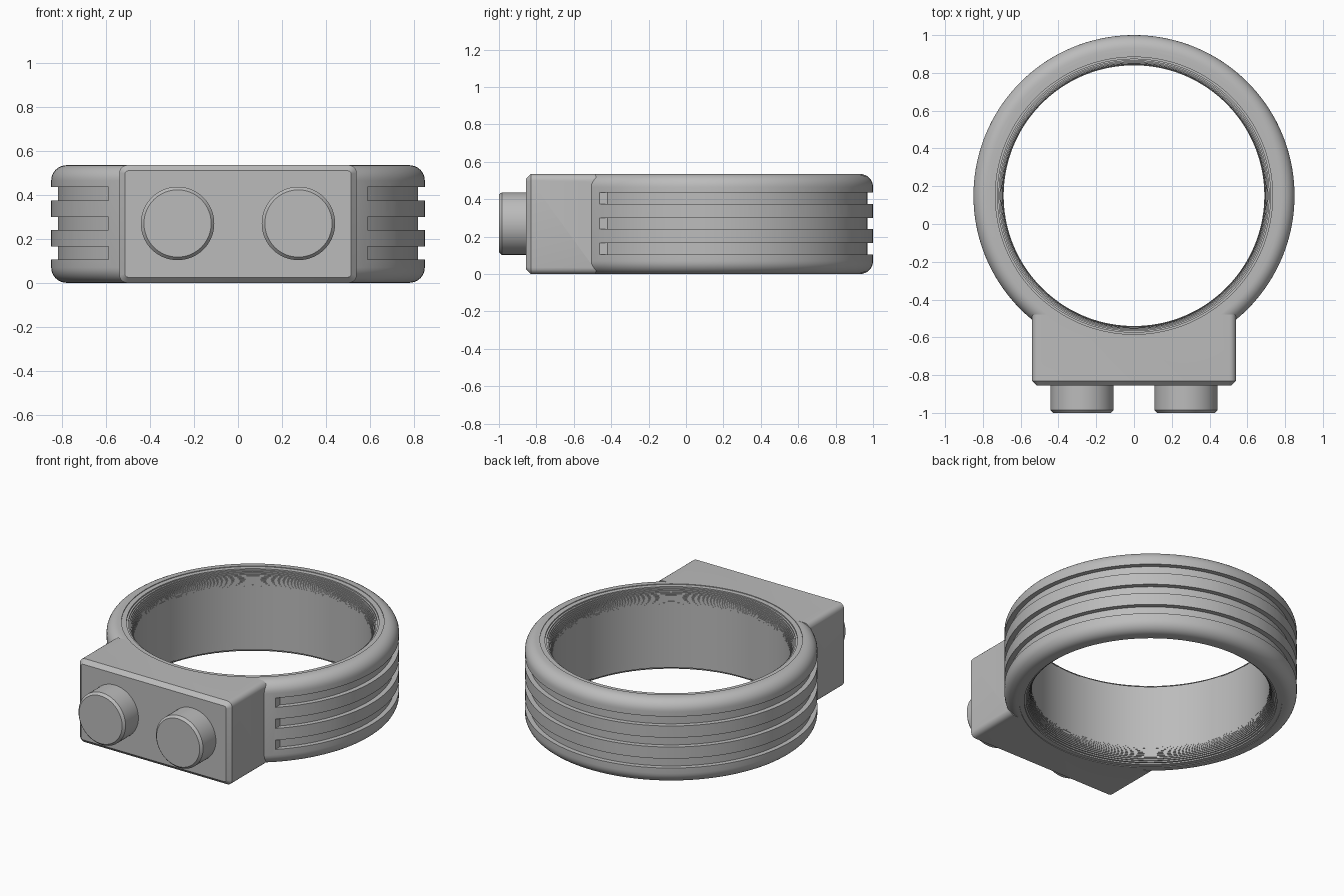
import bpy, bmesh
from math import sin, cos, pi, sqrt, radians

cube = bpy.data.objects.get("Cube")
if cube:
    bpy.data.objects.remove(cube, do_unlink=True)

H = 0.535          # band height
CY = 0.15          # band centre along y
R_OUT, R_IN = 0.85, 0.69

grey = bpy.data.materials.new("plain grey")
grey.diffuse_color = (0.5, 0.5, 0.5, 1)
grey.use_nodes = True
grey.node_tree.nodes["Principled BSDF"].inputs["Base Color"].default_value = (0.5, 0.5, 0.5, 1)


def loft(name, loops, ring=False):
    """Skin a stack of point loops; cap the ends, or join last to first."""
    bm = bmesh.new()
    rows = [[bm.verts.new(p) for p in loop] for loop in loops]
    n = len(rows[0])
    pairs = list(zip(rows, rows[1:])) + ([(rows[-1], rows[0])] if ring else [])
    for a, b in pairs:
        for i in range(n):
            j = (i + 1) % n
            bm.faces.new((a[i], a[j], b[j], b[i]))
    if not ring:
        bm.faces.new(rows[0])
        bm.faces.new(rows[-1])
    bmesh.ops.recalc_face_normals(bm, faces=bm.faces)
    mesh = bpy.data.meshes.new(name)
    bm.to_mesh(mesh)
    bm.free()
    mesh.materials.append(grey)
    obj = bpy.data.objects.new(name, mesh)
    bpy.context.collection.objects.link(obj)
    return obj


def lathe(name, profile, ring=False, n=144):
    turn = [2 * pi * i / n for i in range(n)]
    return loft(name, [[(r * cos(t), CY + r * sin(t), z) for t in turn]
                       for r, z in profile], ring)


def rounded_rect(y, hx, hz, r, seg=5):
    pts = []
    for q, (sx, sz) in enumerate([(1, 1), (-1, 1), (-1, -1), (1, -1)]):
        for i in range(seg + 1):
            a = (q + i / seg) * pi / 2
            pts.append((sx * (hx - r) + r * cos(a), y, H / 2 + sz * (hz - r) + r * sin(a)))
    return pts


def boolean(target, tool, operation):
    mod = target.modifiers.new(operation, 'BOOLEAN')
    mod.operation, mod.object, mod.solver = operation, tool, 'EXACT'
    bpy.context.view_layer.objects.active = target
    bpy.ops.object.modifier_apply(modifier=mod.name)
    bpy.data.objects.remove(tool, do_unlink=True)


def smooth(obj):
    bpy.ops.object.select_all(action='DESELECT')
    obj.select_set(True)
    bpy.context.view_layer.objects.active = obj
    bpy.ops.object.shade_smooth_by_angle(angle=radians(30))


# Band body with rounded outer rims
rim = 0.07
arc = [i / 8 * pi / 2 for i in range(9)]
lower = [(R_OUT - rim + rim * sin(a), rim - rim * cos(a)) for a in arc]
band = lathe("ring_band", lower + [(r, H - z) for r, z in reversed(lower)])

# Front housing block, flush with the band, chamfered on its face
block = loft("housing", [rounded_rect(-0.48, 0.54, H / 2, 0.035),
                         rounded_rect(-0.83, 0.54, H / 2, 0.035),
                         rounded_rect(-0.855, 0.515, H / 2 - 0.025, 0.015)])
boolean(band, block, 'UNION')

# Finger hole whose edges flare outward in fine steps
steps, flare, depth = 12, 0.073, 0.1
hole = [(R_IN + flare, -0.1)]
for i in range(steps):
    z = depth * (i + 1) / steps
    r0 = hole[-1][0]
    r1 = R_IN + flare * (1 - sqrt(1 - (1 - z / depth) ** 2))
    hole += [(r0, z - depth / steps / 2), (r1, z - depth / steps / 2)]
hole += [(r, H - z) for r, z in reversed(hole)]
boolean(band, lathe("hole_cutter", hole), 'DIFFERENCE')

# Three grooves around the outside, stopping short of the housing
for z in (0.135, 0.27, 0.405):
    groove = lathe("groove_cutter", [(0.82, z - 0.03), (0.9, z - 0.03),
                                     (0.9, z + 0.03), (0.82, z + 0.03)], ring=True)
    stop = loft("groove_stop", [[(x, y, k) for x, y in
                                 ((-0.59, -1), (0.59, -1), (0.59, 0), (-0.59, 0))]
                                for k in (-0.1, H + 0.1)])
    boolean(groove, stop, 'DIFFERENCE')
    boolean(band, groove, 'DIFFERENCE')
smooth(band)

# Pair of round buttons with chamfered fronts
for side, x in (("left", 0.275), ("right", -0.275)):
    loops = []
    for y, r in ((-0.84, 0.167), (-0.985, 0.167), (-1, 0.153)):
        loops.append([(x + r * cos(2 * pi * i / 64), y, 0.27 + r * sin(2 * pi * i / 64))
                      for i in range(64)])
    smooth(loft(side + "_button", loops))
